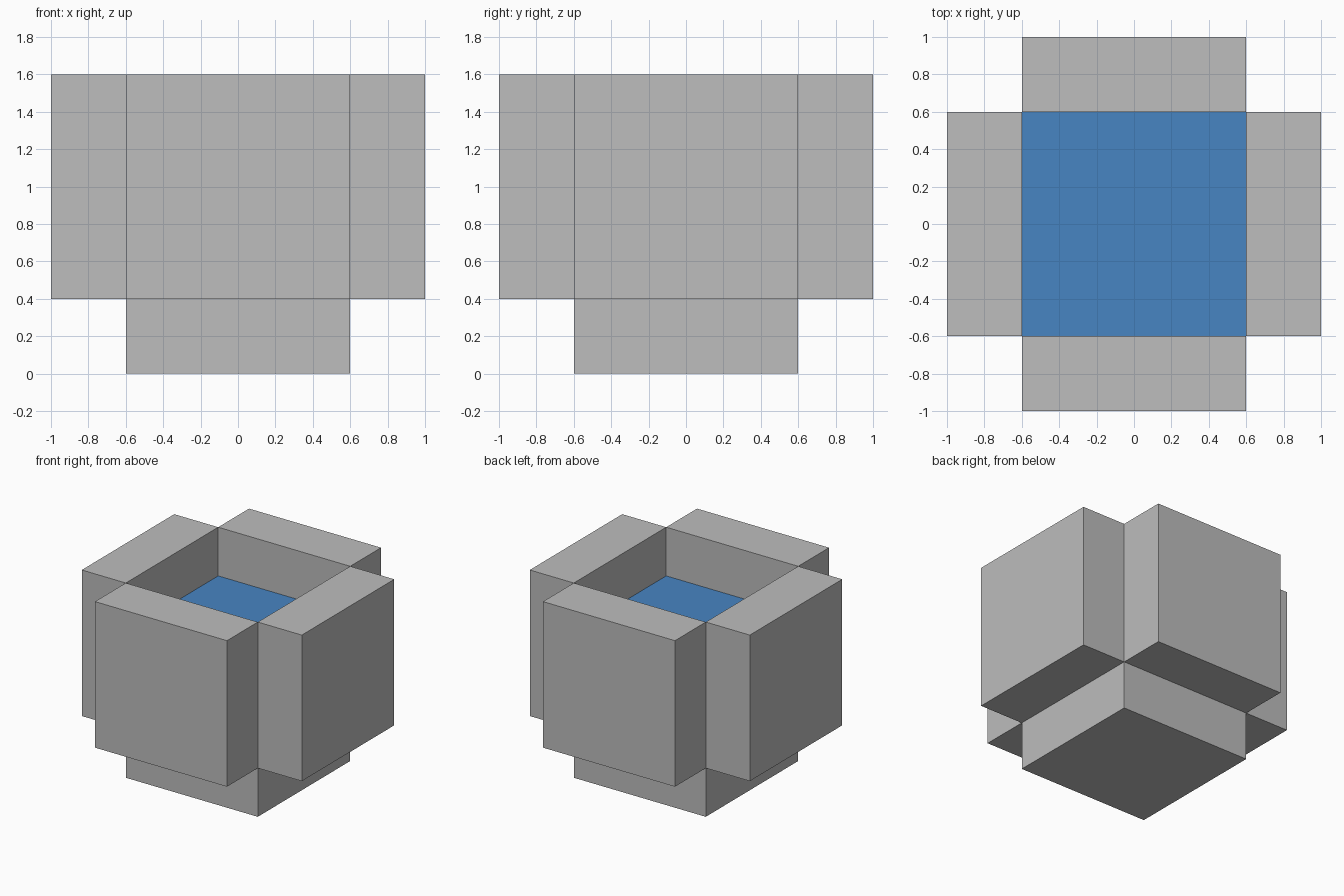
import bpy
import bmesh
import math
from mathutils import Matrix, Vector

cube = bpy.data.objects.get("Cube")
if cube:
    bpy.data.objects.remove(cube, do_unlink=True)


def material(name, rgb):
    mat = bpy.data.materials.new(name)
    mat.use_nodes = True
    colour = (*rgb, 1.0)
    mat.diffuse_color = colour
    mat.node_tree.nodes["Principled BSDF"].inputs["Base Color"].default_value = colour
    return mat


def block(name, size, centre, mat, turn=0.0):
    """Box of the given size, turned about the z axis through the origin."""
    bm = bmesh.new()
    place = (Matrix.Rotation(turn, 4, "Z") @ Matrix.Translation(centre)
             @ Matrix.Diagonal((*size, 1.0)))
    bmesh.ops.create_cube(bm, size=1.0, matrix=place)
    mesh = bpy.data.meshes.new(name)
    bm.to_mesh(mesh)
    bm.free()
    mesh.materials.append(mat)
    obj = bpy.data.objects.new(name, mesh)
    bpy.context.collection.objects.link(obj)
    return obj


stone = material("stone grey", (0.51, 0.51, 0.51))
blue = material("water blue", (0.064, 0.235, 0.54))

WIDTH = 1.2        # inner width, also the wall length and height
THICK = 0.4        # wall and base thickness
WATER_TOP = 1.2

# Base slab
block("base", (WIDTH, WIDTH, THICK), Vector((0, 0, THICK / 2)), stone)

# Four walls standing outside the base, corners left open
for i, side in enumerate(("front", "left", "back", "right")):
    block(side + "_wall", (WIDTH, THICK, WIDTH),
          Vector((0, -(WIDTH + THICK) / 2, THICK + WIDTH / 2)),
          stone, i * math.pi / 2)

# Water filling the basin
block("water", (WIDTH, WIDTH, WATER_TOP - THICK),
      Vector((0, 0, (WATER_TOP + THICK) / 2)), blue)
